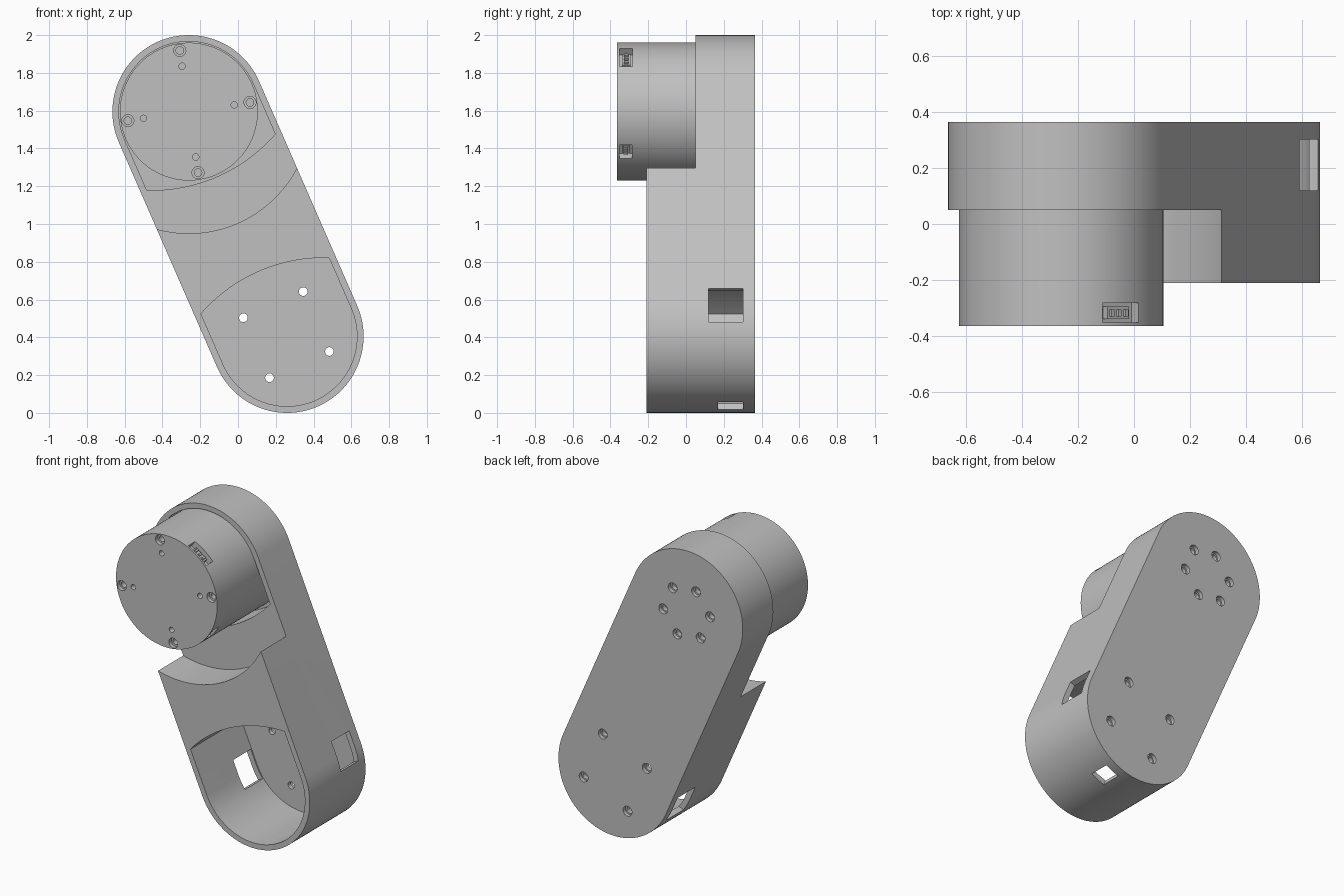
import bpy, bmesh, math
from math import cos, sin, pi, radians

cube = bpy.data.objects.get("Cube")
if cube:
    bpy.data.objects.remove(cube, do_unlink=True)

grey = bpy.data.materials.new("light_grey")
grey.use_nodes = True
grey.diffuse_color = (0.53, 0.53, 0.53, 1)
grey.node_tree.nodes["Principled BSDF"].inputs["Base Color"].default_value = grey.diffuse_color

LOW, HIGH = (0.26, 0.405), (-0.26, 1.595)
TILT = math.atan2(LOW[0] - HIGH[0], HIGH[1] - LOW[1])
SPAN = math.dist(LOW, HIGH)


def arc(cx, cz, r, a0, a1, n=48):
    """Points on an arc, angles in degrees."""
    angles = [radians(a0 + (a1 - a0) * i / n) for i in range(n + 1)]
    return [(cx + r * cos(a), cz + r * sin(a)) for a in angles]


def circle(cx, cz, r, n=32):
    return arc(cx, cz, r, 0, 360, n)[:-1]


def rect(x0, x1, z0, z1):
    return [(x0, z0), (x1, z0), (x1, z1), (x0, z1)]


def prism(name, outline, y0, y1, origin=(0, 0), turn=0.0):
    """Extrude an x-z outline along y, turned about its origin."""
    c, s = cos(turn), sin(turn)
    bm = bmesh.new()
    verts = [bm.verts.new((origin[0] + c * x - s * z, y0, origin[1] + s * x + c * z))
             for x, z in outline]
    face = bm.faces.new(verts)
    top = bmesh.ops.extrude_face_region(bm, geom=[face])["geom"]
    moved = [g for g in top if isinstance(g, bmesh.types.BMVert)]
    bmesh.ops.translate(bm, verts=moved, vec=(0, y1 - y0, 0))
    bmesh.ops.recalc_face_normals(bm, faces=bm.faces)
    mesh = bpy.data.meshes.new(name)
    bm.to_mesh(mesh)
    bm.free()
    mesh.materials.append(grey)
    obj = bpy.data.objects.new(name, mesh)
    bpy.context.collection.objects.link(obj)
    return obj


def activate(obj):
    bpy.ops.object.select_all(action="DESELECT")
    obj.select_set(True)
    bpy.context.view_layer.objects.active = obj


def cut(target, outline, y0, y1, origin=(0, 0), turn=0.0):
    """Subtract a prism from the target."""
    cutter = prism("cutter", outline, y0, y1, origin, turn)
    cutter.hide_render = True
    activate(target)
    mod = target.modifiers.new("cut", "BOOLEAN")
    mod.operation, mod.solver, mod.object = "DIFFERENCE", "EXACT", cutter
    bpy.ops.object.modifier_apply(modifier=mod.name)
    bpy.data.objects.remove(cutter, do_unlink=True)


def smooth(obj):
    activate(obj)
    bpy.ops.object.shade_smooth_by_angle(angle=radians(25))


def pocket(r, flip):
    """Round-ended pocket whose far end bulges away from the round."""
    end, bulge = 0.292, 0.083
    big = (r * r + bulge * bulge) / (2 * bulge)
    half = math.degrees(math.asin(r / big))
    pts = arc(0, 0, r, 180, 360) + arc(0, end + bulge - big, big, 90 - half, 90 + half, 24)
    return [(x, z * flip) for x, z in pts]


# Arm: slanted slab with rounded ends
R = 0.405
arm = prism("arm", arc(0, 0, R, 180, 360, 64) + arc(0, SPAN, R, 0, 180, 64),
            -0.21, 0.365, LOW, TILT)

# Cutaway at the upper end, then the motor and lower pockets
cut(arm, circle(0, 0, 0.645, 128), -0.5, 0.05, HIGH)
cut(arm, pocket(0.371, -1), -0.3, 0.31, HIGH, TILT)
cut(arm, pocket(0.37, 1), -0.3, 0.31, LOW, TILT)

# Side windows and the slot in the lower end
cut(arm, rect(-0.6, 0.6, -0.09, 0.1), 0.12, 0.302, LOW, TILT)
cut(arm, rect(-0.05, 0.05, -0.6, -0.25), 0.17, 0.302, LOW, TILT)

# Counterbored screw holes through the back
lower_holes = [(x, 0.01 + z) for x in (-0.173, 0.173) for z in (-0.173, 0.173)]
upper_holes = [(0.17 * cos(a), 0.17 * sin(a)) for a in (pi / 2 + k * pi / 3 for k in range(6))]
for origin, holes in ((LOW, lower_holes), (HIGH, upper_holes)):
    for x, z in holes:
        cut(arm, circle(x, z, 0.023, 24), 0.2, 0.5, origin, TILT)
        cut(arm, circle(x, z, 0.032, 24), 0.34, 0.5, origin, TILT)
smooth(arm)

# Motor drum seated in the upper pocket
MR = 0.365
motor = prism("motor", circle(0, 0, MR, 128), -0.365, 0.308, HIGH)
for k in range(4):
    turn = radians(8.5) + k * pi / 2
    cut(motor, circle(0.327, 0, 0.032, 24), -0.5, -0.34, HIGH, turn)
    cut(motor, circle(0.327, 0, 0.02, 24), -0.5, -0.28, HIGH, turn)
    cut(motor, circle(0.243, 0, 0.017, 24), -0.5, -0.32, HIGH, turn)

# Connector sockets in the drum wall, each with a plug and pins
for number, (angle, half, y0, y1) in enumerate(((53.5, 0.08, -0.352, -0.283),
                                                (-36, 0.045, -0.352, -0.285))):
    turn = radians(angle)
    cut(motor, rect(0.315, 0.5, -half, half), y0, y1, HIGH, turn)
    prism(f"connector_body_{number}", rect(0.31, 0.342, -half * 0.6, half * 0.6),
          y0 + 0.012, y1 - 0.012, HIGH, turn)
    mid = (y0 + y1) / 2
    for side in (-1, 0, 1):
        z = side * half * 0.38
        prism(f"connector_pin_{number}_{side + 1}", rect(0.34, 0.354, z - 0.007, z + 0.007),
              mid - 0.012, mid + 0.012, HIGH, turn)
smooth(motor)
